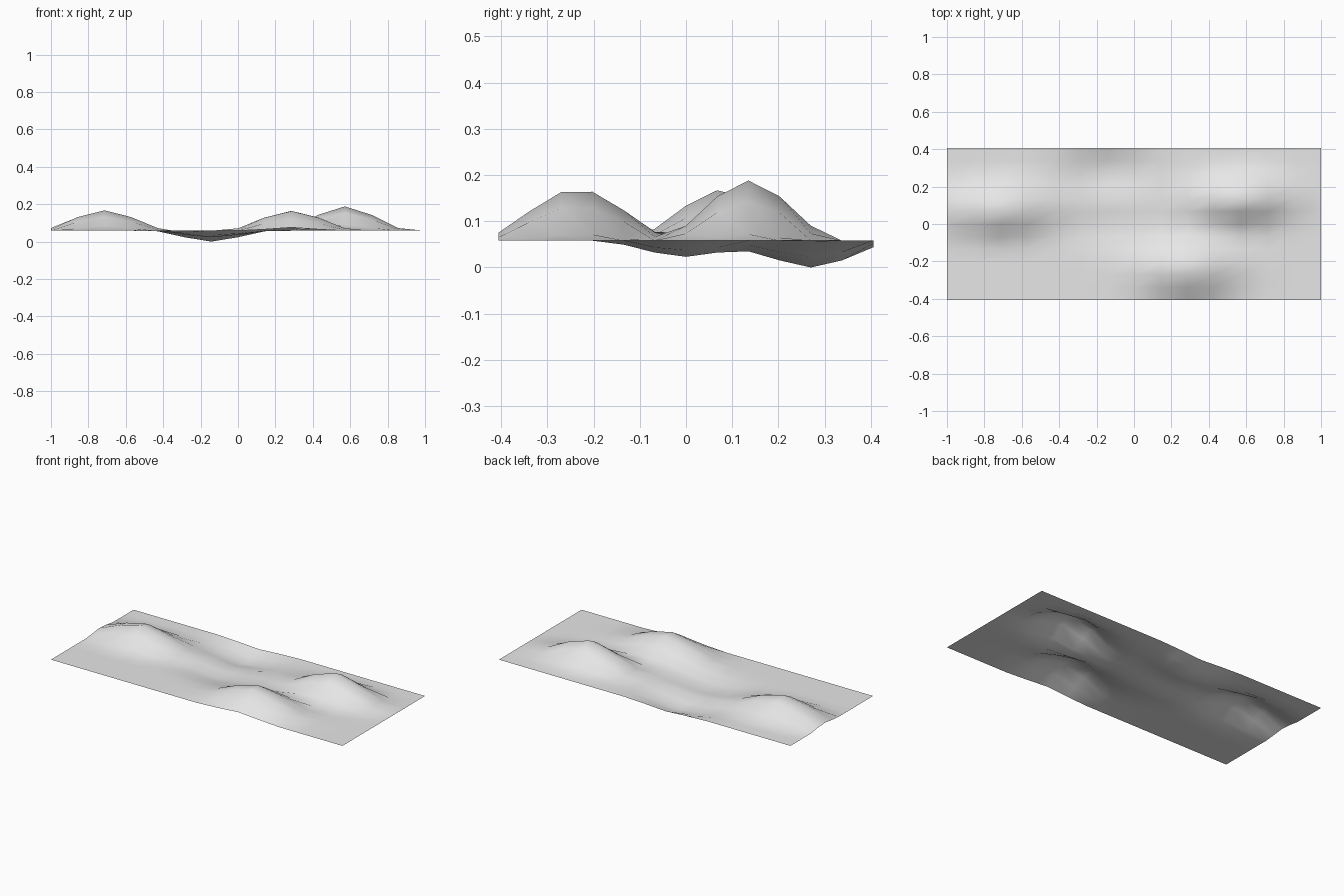
import bpy
import bmesh
import math

cube = bpy.data.objects.get("Cube")
if cube:
    bpy.data.objects.remove(cube, do_unlink=True)

HALF_DEPTH = 0.405
GROUND = 0.058

# Hills and dents: centre x, centre y, reach in x, reach in y, height
BUMPS = [
    (-0.714, 0.08, 0.37, 0.215, 0.11),    # right hill
    (0.571, 0.135, 0.36, 0.20, 0.13),     # left hill
    (0.286, -0.235, 0.37, 0.227, 0.112),  # front hill
    (-0.143, 0.27, 0.33, 0.20, -0.058),   # back hollow
    (-0.143, 0.0, 0.33, 0.20, -0.035),    # middle hollow
]


def bump_height(x, y, bump):
    """Smooth falloff from the centre of a hill or hollow."""
    cx, cy, rx, ry, height = bump
    t = max(0.0, 1.0 - math.hypot((x - cx) / rx, (y - cy) / ry))
    return height * t * t * (3 - 2 * t)


# Ground sheet, raised and lowered by the bumps
bm = bmesh.new()
bmesh.ops.create_grid(bm, x_segments=14, y_segments=12, size=1.0)
for v in bm.verts:
    v.co.y *= HALF_DEPTH
    v.co.z = GROUND + sum(bump_height(v.co.x, v.co.y, b) for b in BUMPS)
lowest = min(v.co.z for v in bm.verts)
for v in bm.verts:
    v.co.z -= lowest
for f in bm.faces:
    f.smooth = True

mesh = bpy.data.meshes.new("terrain")
bm.to_mesh(mesh)
bm.free()
terrain = bpy.data.objects.new("terrain", mesh)
bpy.context.collection.objects.link(terrain)

# Plain grey surface
grey = bpy.data.materials.new("light grey")
grey.use_nodes = True
color = (0.8, 0.8, 0.8, 1.0)
grey.diffuse_color = color
grey.node_tree.nodes["Principled BSDF"].inputs["Base Color"].default_value = color
mesh.materials.append(grey)
